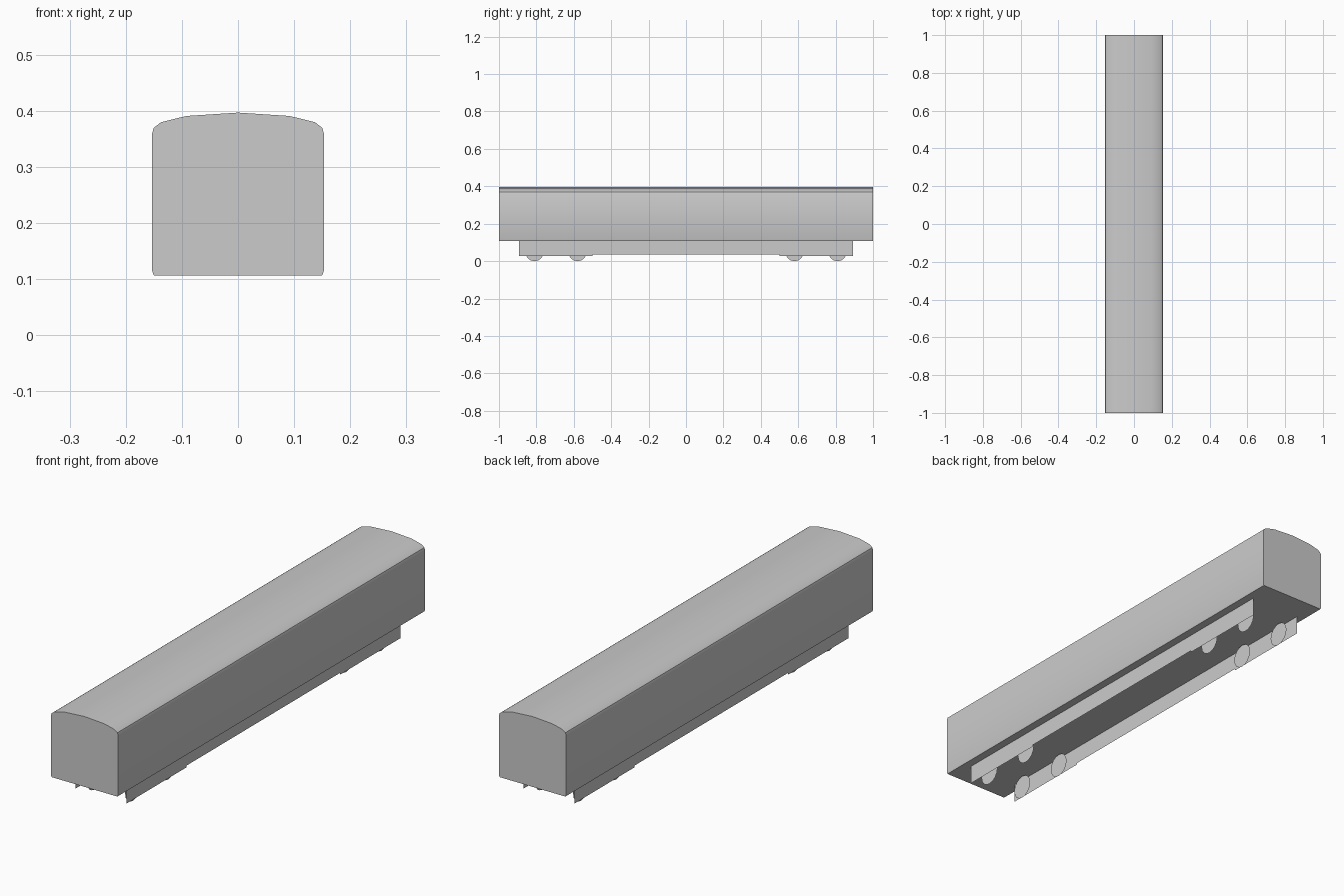
import bpy, bmesh, math

if "Cube" in bpy.data.objects:
    bpy.data.objects.remove(bpy.data.objects["Cube"])


def make_object(name, bm):
    mesh = bpy.data.meshes.new(name)
    bm.to_mesh(mesh)
    bm.free()
    obj = bpy.data.objects.new(name, mesh)
    bpy.context.collection.objects.link(obj)
    return obj


def side_panel(name, x, outline):
    """Flat sheet in the YZ plane, facing outward along the sign of x."""
    bm = bmesh.new()
    face = bm.faces.new([bm.verts.new((x, y, z)) for y, z in outline])
    face.normal_update()
    if face.normal.x * x < 0:
        face.normal_flip()
    return make_object(name, bm)


# Carriage body: arched-roof cross-section extruded along the length
half = [(0.15, 0.107), (0.153, 0.115), (0.153, 0.36), (0.15, 0.37),
        (0.137, 0.38), (0.092, 0.391)]
profile = half + [(0, 0.397)] + [(-x, z) for x, z in reversed(half)]
bm = bmesh.new()
cap = bm.faces.new([bm.verts.new((x, -1, z)) for x, z in profile])
ext = bmesh.ops.extrude_face_region(bm, geom=[cap], use_keep_orig=True)
verts = [g for g in ext["geom"] if isinstance(g, bmesh.types.BMVert)]
bmesh.ops.translate(bm, verts=verts, vec=(0, 2, 0))
bmesh.ops.recalc_face_normals(bm, faces=bm.faces)
body = make_object("carriage_body", bm)
bpy.context.view_layer.objects.active = body
body.select_set(True)
bpy.ops.object.shade_smooth_by_angle(angle=math.radians(30))

# Underframe sheets and flat wheels on both sides
SKIRT_X, WHEEL_X, WHEEL_R = 0.116, 0.087, 0.05
for side, s in (("left", -1), ("right", 1)):
    side_panel(f"centre_skirt_{side}", s * SKIRT_X,
               [(-0.5, 0.107), (0.5, 0.107), (0.5, 0.035), (-0.5, 0.035)])
    for end, e in (("front", -1), ("back", 1)):
        side_panel(f"bogie_frame_{end}_{side}", s * SKIRT_X,
                   [(e * 0.5, 0.107), (e * 0.893, 0.107),
                    (e * 0.893, 0.028), (e * 0.5, 0.028)])
        for n, y in enumerate((0.58, 0.81), 1):
            ring = [(e * y + WHEEL_R * math.sin(a), WHEEL_R - WHEEL_R * math.cos(a))
                    for a in (i * math.tau / 16 for i in range(16))]
            side_panel(f"wheel_{end}_{side}_{n}", s * WHEEL_X, ring)
